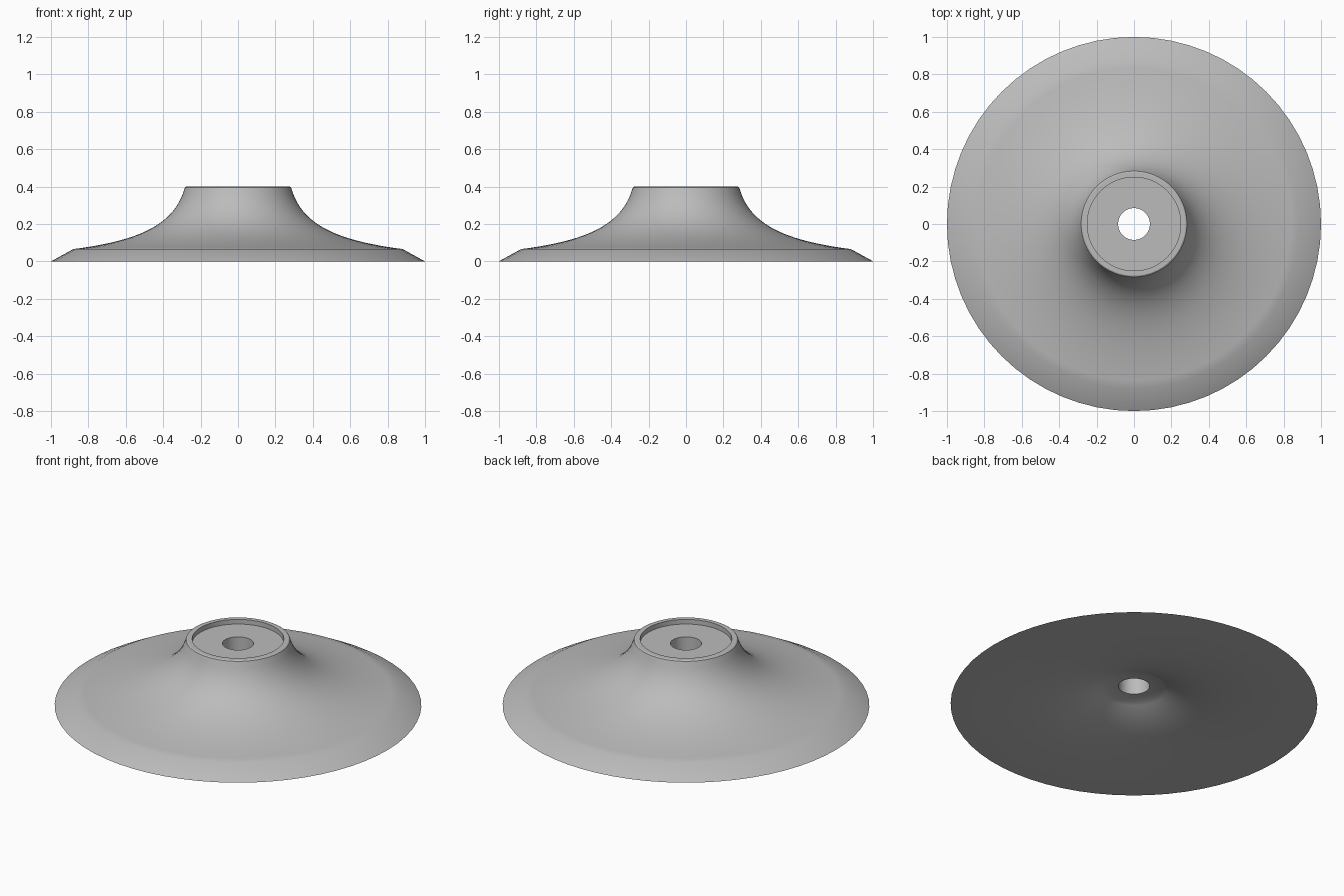
import bpy, bmesh, math
from mathutils import Vector
from mathutils.geometry import interpolate_bezier

cube = bpy.data.objects.get("Cube")
if cube:
    bpy.data.objects.remove(cube, do_unlink=True)

SEGMENTS = 64


def material(name, colour):
    mat = bpy.data.materials.new(name)
    mat.use_nodes = True
    mat.diffuse_color = colour
    mat.node_tree.nodes["Principled BSDF"].inputs["Base Color"].default_value = colour
    return mat


def curve(start, handle_a, handle_b, end, count):
    """Points along a cubic curve in the radius/height plane."""
    pts = [Vector((r, 0, z)) for r, z in (start, handle_a, handle_b, end)]
    return [(p.x, p.z) for p in interpolate_bezier(*pts, count)]


def lathe(name, profile, mat):
    """Revolve a closed radius/height profile about the z axis."""
    bm = bmesh.new()
    rings = []
    for i in range(SEGMENTS):
        a = math.tau * i / SEGMENTS
        rings.append([bm.verts.new((r * math.cos(a), r * math.sin(a), z)) for r, z in profile])
    for i, ring in enumerate(rings):
        following = rings[(i + 1) % SEGMENTS]
        for j in range(len(profile)):
            k = (j + 1) % len(profile)
            bm.faces.new((ring[j], following[j], following[k], ring[k]))
    bmesh.ops.recalc_face_normals(bm, faces=bm.faces)
    mesh = bpy.data.meshes.new(name)
    bm.to_mesh(mesh)
    bm.free()
    mesh.materials.append(mat)
    obj = bpy.data.objects.new(name, mesh)
    bpy.context.collection.objects.link(obj)
    bpy.ops.object.select_all(action="DESELECT")
    bpy.context.view_layer.objects.active = obj
    obj.select_set(True)
    bpy.ops.object.shade_smooth_by_angle(angle=math.radians(25))
    return obj


grey = material("plain grey", (0.5, 0.5, 0.5, 1))

# Flared skirt, from the neck down to the bevelled outer edge
flare = curve((0.287, 0.385), (0.345, 0.19), (0.54, 0.11), (0.88, 0.066), 24)
# Shallow hollow underneath, rising towards the bore
hollow = curve((1.0, 0.0), (0.45, 0.0), (0.3, 0.04), (0.16, 0.105), 20)
# Raised lip, sunken seat and central bore
lip = [(0.25, 0.372), (0.25, 0.4), (0.276, 0.4), (0.283, 0.396)]
bore = [(0.085, 0.11), (0.085, 0.372)]

lathe("flared_base", lip + flare + hollow + bore, grey)
